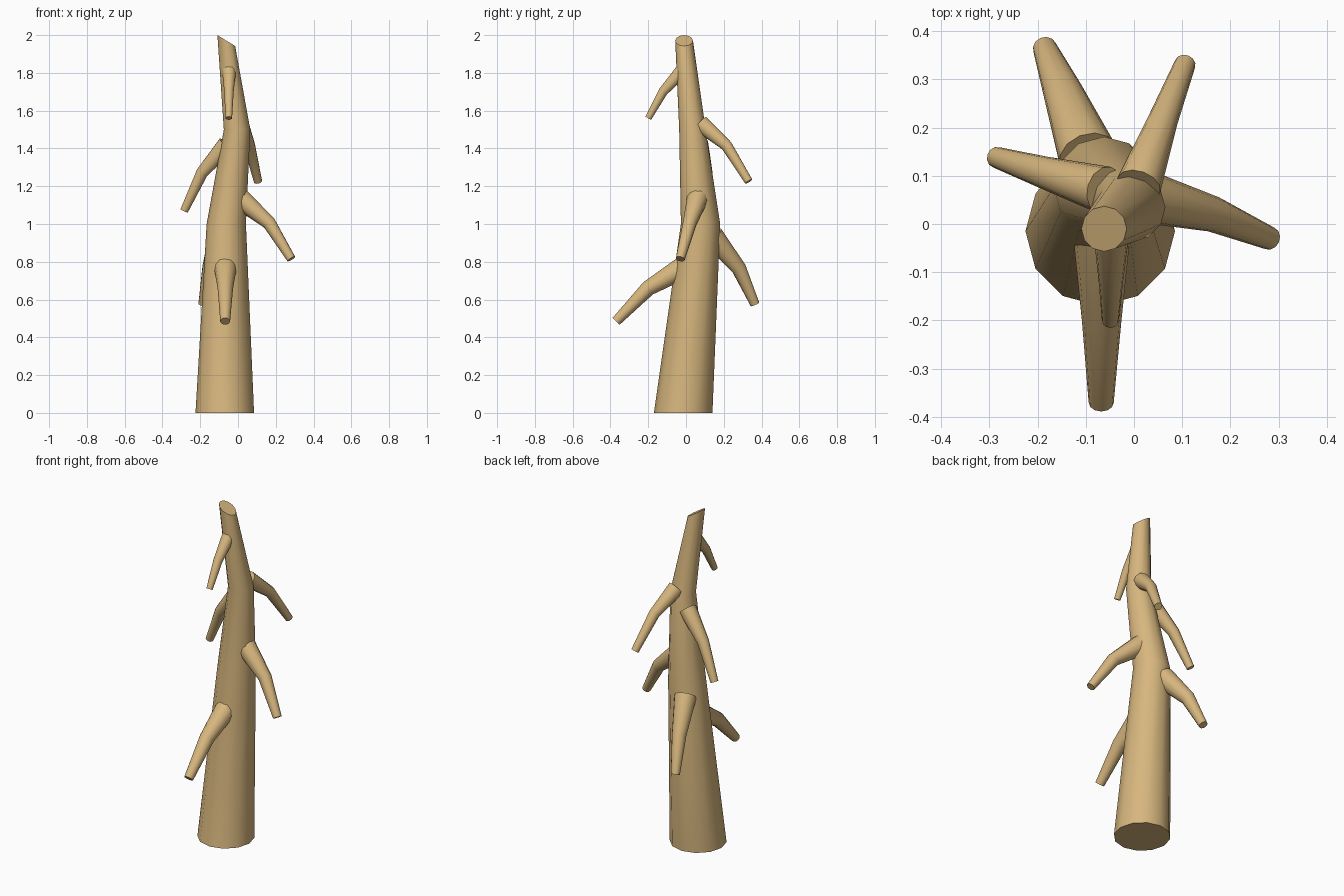
import bpy, bmesh, math
from mathutils import Vector

if "Cube" in bpy.data.objects:
    bpy.data.objects.remove(bpy.data.objects["Cube"])

SIDES = 12
wood = bpy.data.materials.new("wood")
wood.diffuse_color = (0.68, 0.47, 0.21, 1)
wood.use_nodes = True
wood.node_tree.nodes["Principled BSDF"].inputs["Base Color"].default_value = wood.diffuse_color


def ring_axes(normal):
    # ring axes perpendicular to the path direction
    n = normal.normalized()
    u = n.cross(Vector((0, 0, 1))).normalized()
    return u, n.cross(u)


def loft(name, rings):
    # rings: list of (center, axis_u, axis_v, radius), capped at both ends
    bm = bmesh.new()
    loops = []
    for c, u, v, r in rings:
        loops.append([bm.verts.new(Vector(c) + r * (math.cos(a) * u + math.sin(a) * v))
                      for a in (2 * math.pi * i / SIDES for i in range(SIDES))])
    for a, b in zip(loops, loops[1:]):
        for i in range(SIDES):
            j = (i + 1) % SIDES
            bm.faces.new((a[i], a[j], b[j], b[i]))
    bm.faces.new(loops[0])
    bm.faces.new(loops[-1])
    bmesh.ops.recalc_face_normals(bm, faces=bm.faces)
    mesh = bpy.data.meshes.new(name)
    bm.to_mesh(mesh)
    bm.free()
    mesh.materials.append(wood)
    ob = bpy.data.objects.new(name, mesh)
    bpy.context.collection.objects.link(ob)
    bpy.ops.object.select_all(action='DESELECT')
    ob.select_set(True)
    bpy.context.view_layer.objects.active = ob
    bpy.ops.object.shade_smooth_by_angle(angle=math.radians(40))
    return ob


# trunk: bent, tapered, with a slanted cut on top
X, Y = Vector((1, 0, 0)), Vector((0, 1, 0))
loft("trunk", [
    ((-0.07, -0.015, 0), X, Y, 0.155),
    ((-0.062, 0.077, 1.0), X, Y, 0.104),
    ((-0.005, 0.034, 1.5), X, Y, 0.07),
    ((-0.062, -0.01, 1.971), Vector((1, 0, -0.61)), Y, 0.047),
])

# branches: root, elbow and tip points with their radii
branches = {
    "front_low": [((-0.067, 0.03, 0.795), 0.065), ((-0.067, -0.20, 0.66), 0.041), ((-0.068, -0.37, 0.485), 0.026)],
    "back_left": [((-0.095, 0.14, 0.935), 0.062), ((-0.15, 0.28, 0.765), 0.040), ((-0.185, 0.365, 0.575), 0.025)],
    "right": [((0.01, 0.06, 1.135), 0.057), ((0.165, 0.02, 1.005), 0.037), ((0.282, -0.03, 0.815), 0.024)],
    "left": [((-0.06, 0.07, 1.42), 0.05), ((-0.19, 0.108, 1.272), 0.033), ((-0.285, 0.138, 1.07), 0.022)],
    "back_right": [((0.01, 0.08, 1.53), 0.047), ((0.06, 0.215, 1.415), 0.031), ((0.106, 0.332, 1.225), 0.022)],
    "front_high": [((-0.047, -0.02, 1.812), 0.037), ((-0.048, -0.122, 1.7), 0.025), ((-0.049, -0.2, 1.56), 0.0175)],
}
for name, pts in branches.items():
    a, b, c = (Vector(p) for p, r in pts)
    dirs = (b - a, (b - a).normalized() + (c - b).normalized(), c - b)
    loft("branch_" + name,
         [(p, *ring_axes(d), r) for (p, r), d in zip(pts, dirs)])
